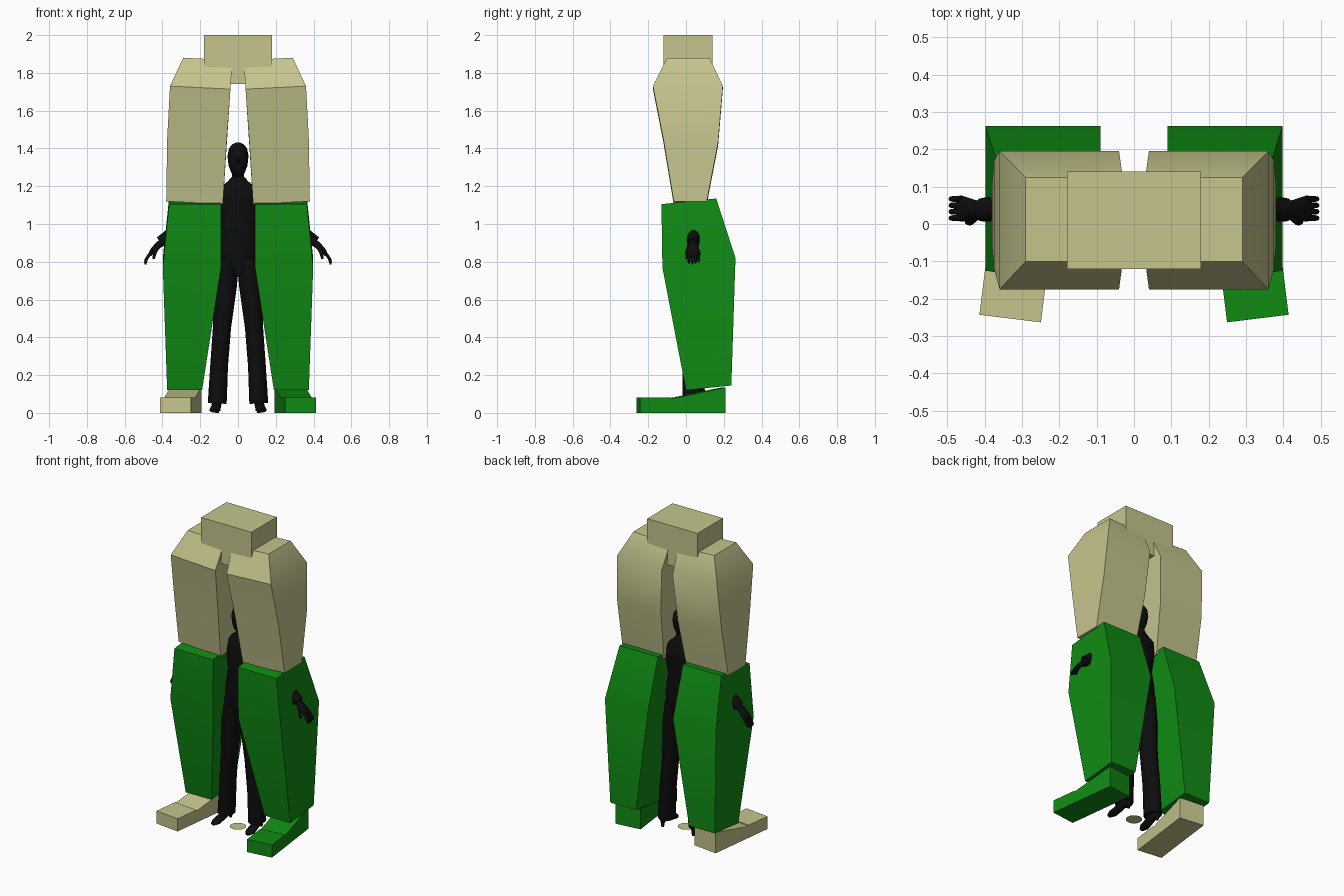
import bpy, bmesh, math
from mathutils import Vector

cube = bpy.data.objects.get("Cube")
if cube:
    bpy.data.objects.remove(cube)


def material(name, rgb):
    m = bpy.data.materials.new(name)
    m.use_nodes = True
    m.diffuse_color = (*rgb, 1)
    bsdf = next(n for n in m.node_tree.nodes if n.type == "BSDF_PRINCIPLED")
    bsdf.inputs["Base Color"].default_value = (*rgb, 1)
    return m


KHAKI = material("khaki", (0.56, 0.56, 0.27))
GREEN = material("green", (0.005, 0.26, 0.007))
BLACK = material("black", (0.004, 0.004, 0.004))


def finish(name, bm, mat, angle=30):
    bmesh.ops.recalc_face_normals(bm, faces=bm.faces)
    mesh = bpy.data.meshes.new(name)
    bm.to_mesh(mesh)
    bm.free()
    mesh.materials.append(mat)
    obj = bpy.data.objects.new(name, mesh)
    bpy.context.collection.objects.link(obj)
    bpy.ops.object.select_all(action="DESELECT")
    obj.select_set(True)
    bpy.context.view_layer.objects.active = obj
    bpy.ops.object.shade_smooth_by_angle(angle=math.radians(angle))
    return obj


def bridge(name, rings, mat, angle=30):
    """Skin a list of equal point rings and cap both ends."""
    bm = bmesh.new()
    loops = [[bm.verts.new(p) for p in ring] for ring in rings]
    n = len(loops[0])
    for a, b in zip(loops, loops[1:]):
        for i in range(n):
            j = (i + 1) % n
            bm.faces.new((a[i], a[j], b[j], b[i]))
    bm.faces.new(loops[0])
    bm.faces.new(loops[-1])
    return finish(name, bm, mat, angle)


def block(name, side, sections, mat, tilt=0):
    """Stack of rectangles: inner x, outer x, front y, back y, front z, back z."""
    rings = []
    for xi, xo, yf, yb, zf, zb in sections:
        drop = tilt * (xo - xi)
        rings.append([(side * xi, yf, zf - drop), (side * xo, yf, zf),
                      (side * xo, yb, zb), (side * xi, yb, zb - drop)])
    return bridge(name, rings, mat)


def tube(name, side, path, mat, n=16):
    """Oval tube along a path of (x, y, z, radius across, radius deep)."""
    pts = [Vector((side * p[0], p[1], p[2])) for p in path]
    rings = []
    for i, p in enumerate(pts):
        t = (pts[min(i + 1, len(pts) - 1)] - pts[max(i - 1, 0)]).normalized()
        ref = Vector((0, 0, 1)) if abs(t.y) > 0.8 else Vector((0, 1, 0))
        u = ref.cross(t).normalized()
        v = t.cross(u)
        ru, rv = path[i][3:]
        rings.append([p + u * ru * math.cos(k * math.tau / n)
                      + v * rv * math.sin(k * math.tau / n) for k in range(n)])
    return bridge(name, rings, mat, 50)


# Hip block and small ground disc
block("hip_block", 1, [(-0.18, 0.18, -0.12, 0.14, 1.74, 1.74),
                       (-0.18, 0.18, -0.12, 0.14, 2, 2)], KHAKI)
bm = bmesh.new()
bmesh.ops.create_circle(bm, cap_ends=True, segments=32, radius=0.048)
finish("ground_disc", bm, KHAKI)

for side, label, foot_mat in ((1, "left", GREEN), (-1, "right", KHAKI)):
    # Large blocky leg: thigh, shin and outward-turned foot
    block(label + "_thigh", side, [
        (0.08, 0.38, -0.065, 0.11, 1.12, 1.12),
        (0.06, 0.375, -0.12, 0.17, 1.45, 1.43),
        (0.04, 0.36, -0.175, 0.195, 1.73, 1.73),
        (0.03, 0.29, -0.10, 0.125, 1.88, 1.88)], KHAKI, tilt=0.05)
    block(label + "_shin", side, [
        (0.19, 0.375, 0.0, 0.24, 0.12, 0.145),
        (0.09, 0.398, -0.125, 0.262, 0.77, 0.82),
        (0.09, 0.365, -0.13, 0.16, 1.105, 1.135)], GREEN)
    foot = block(label + "_foot", side, [
        (-0.083, 0.083, -0.235, -0.235, 0, 0.08),
        (-0.083, 0.083, -0.235, -0.235, 0, 0.08)], foot_mat)
    bm = bmesh.new()
    profile = [(-0.235, 0), (0.22, 0), (0.22, 0.135), (-0.07, 0.075),
               (-0.07, 0.082), (-0.235, 0.082)]
    face = bm.faces.new([bm.verts.new((-0.083, y, z)) for y, z in profile])
    out = bmesh.ops.extrude_face_region(bm, geom=[face])["geom"]
    bmesh.ops.translate(bm, vec=(0.166, 0, 0),
                        verts=[e for e in out if isinstance(e, bmesh.types.BMVert)])
    bpy.data.objects.remove(foot)
    foot = finish(label + "_foot", bm, foot_mat)
    foot.location = (side * 0.303, -0.02, 0)
    foot.rotation_euler.z = side * math.radians(7)

    # Wearer's trouser leg and heeled shoe
    tube(label + "_trouser_leg", side, [
        (0.11, 0.04, 0.05, 0.05, 0.06), (0.1, 0.04, 0.25, 0.047, 0.058),
        (0.085, 0.035, 0.45, 0.048, 0.058), (0.065, 0.035, 0.68, 0.06, 0.07),
        (0.05, 0.04, 0.82, 0.055, 0.07)], BLACK)
    tube(label + "_shoe", side, [
        (0.11, 0.09, 0.055, 0.018, 0.02), (0.112, 0.06, 0.052, 0.026, 0.026),
        (0.117, 0.0, 0.03, 0.026, 0.022), (0.122, -0.05, 0.016, 0.03, 0.015),
        (0.125, -0.08, 0.01, 0.014, 0.008)], BLACK)
    tube(label + "_shoe_heel", side, [
        (0.11, 0.082, 0, 0.008, 0.008), (0.11, 0.08, 0.05, 0.016, 0.016)], BLACK)

    # Wearer's arm and hand
    tube(label + "_sleeve", side, [
        (0.08, 0.05, 1.195, 0.03, 0.04), (0.13, 0.05, 1.165, 0.043, 0.047),
        (0.25, 0.05, 1.045, 0.037, 0.038), (0.34, 0.042, 0.955, 0.035, 0.036),
        (0.405, 0.038, 0.9, 0.038, 0.032)], BLACK)
    tube(label + "_palm", side, [
        (0.39, 0.038, 0.912, 0.02, 0.02), (0.425, 0.038, 0.885, 0.018, 0.026),
        (0.455, 0.04, 0.855, 0.014, 0.034), (0.468, 0.04, 0.835, 0.009, 0.032)],
        BLACK, 12)
    for i in range(4):
        y = 0.016 + i * 0.017
        tip = 0.785 + 0.006 * abs(i - 1)
        tube(f"{label}_finger_{i + 1}", side, [
            (0.46, y, 0.85, 0.009, 0.009), (0.482, y, 0.82, 0.008, 0.008),
            (0.49, y, tip + 0.01, 0.007, 0.007), (0.49, y, tip, 0.004, 0.004)],
            BLACK, 8)
    tube(label + "_thumb", side, [
        (0.425, 0.02, 0.885, 0.012, 0.012), (0.44, 0.005, 0.85, 0.01, 0.01),
        (0.447, 0.004, 0.815, 0.006, 0.006)], BLACK, 8)

# Wearer's torso, neck and head
tube("torso", 1, [
    (0, 0.04, 0.72, 0.05, 0.05), (0, 0.04, 0.79, 0.11, 0.07),
    (0, 0.04, 0.88, 0.108, 0.07), (0, 0.04, 1.0, 0.09, 0.06),
    (0, 0.045, 1.12, 0.105, 0.072), (0, 0.05, 1.19, 0.1, 0.06),
    (0, 0.05, 1.225, 0.055, 0.042), (0, 0.048, 1.25, 0.032, 0.033),
    (0, 0.04, 1.29, 0.03, 0.033)], BLACK, 24)
tube("head", 1, [
    (0, 0.02, 1.25, 0.015, 0.02), (0, 0.025, 1.27, 0.035, 0.045),
    (0, 0.032, 1.31, 0.05, 0.06), (0, 0.036, 1.36, 0.056, 0.067),
    (0, 0.04, 1.4, 0.048, 0.058), (0, 0.042, 1.42, 0.032, 0.04),
    (0, 0.042, 1.431, 0.012, 0.015)], BLACK, 24)
tube("nose", 1, [(0, -0.03, 1.315, 0.01, 0.01), (0, -0.03, 1.355, 0.004, 0.006)],
     BLACK, 8)
